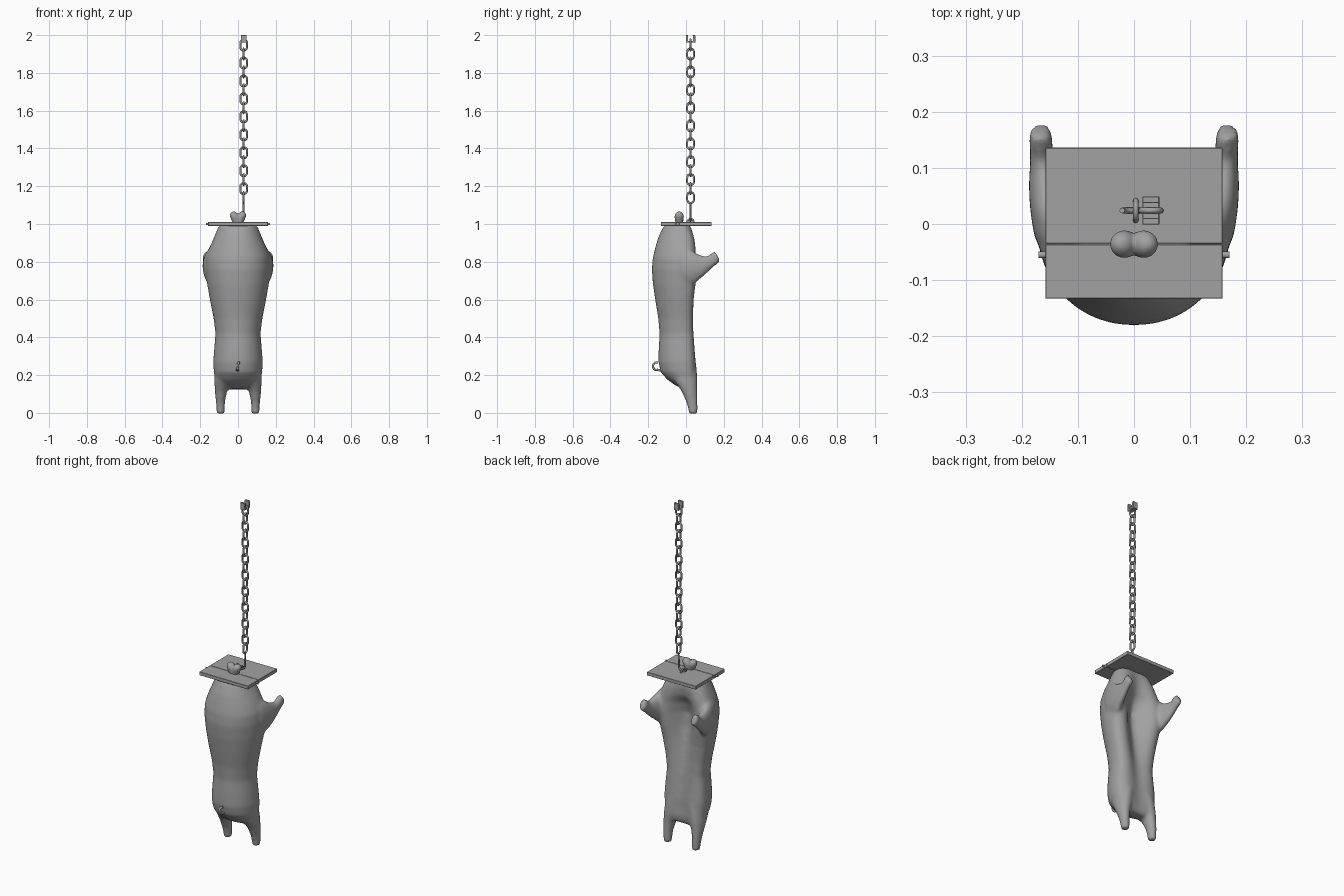
import bpy, bmesh, math
from mathutils import Vector

if "Cube" in bpy.data.objects:
    bpy.data.objects.remove(bpy.data.objects["Cube"])

grey = bpy.data.materials.new("dark_grey")
grey.diffuse_color = (.36, .36, .36, 1)
grey.use_nodes = True
grey.node_tree.nodes["Principled BSDF"].inputs["Base Color"].default_value = grey.diffuse_color

def finish(name, bm, smooth=True):
    bmesh.ops.recalc_face_normals(bm, faces=bm.faces)
    me = bpy.data.meshes.new(name)
    bm.to_mesh(me)
    bm.free()
    for p in me.polygons:
        p.use_smooth = smooth
    me.materials.append(grey)
    ob = bpy.data.objects.new(name, me)
    bpy.context.collection.objects.link(ob)
    return ob

def fuse(ob, voxel, rounds):
    r = ob.modifiers.new("fuse", 'REMESH')
    r.mode, r.voxel_size, r.use_smooth_shade = 'VOXEL', voxel, True
    s = ob.modifiers.new("soften", 'SMOOTH')
    s.factor, s.iterations = .5, rounds

def loft(bm, rings):
    vs = [[bm.verts.new(c) for c in r] for r in rings]
    n = len(vs[0])
    for a, b in zip(vs, vs[1:]):
        for i in range(n):
            bm.faces.new((a[i], a[(i + 1) % n], b[(i + 1) % n], b[i]))
    bm.faces.new(vs[0])
    bm.faces.new(vs[-1])

def circle(c, rx, ry, axis=Vector((0, 0, 1)), n=20):
    q = Vector(axis).to_track_quat('Z', 'Y')
    return [Vector(c) + q @ Vector((rx * math.cos(2 * math.pi * i / n),
            ry * math.sin(2 * math.pi * i / n), 0)) for i in range(n)]

def wire(name, pts, r, closed=False, res=2):
    cu = bpy.data.curves.new(name, 'CURVE')
    cu.dimensions = '3D'
    cu.bevel_depth, cu.bevel_resolution, cu.use_fill_caps = r, res, True
    sp = cu.splines.new('POLY')
    sp.points.add(len(pts) - 1)
    for p, c in zip(sp.points, pts):
        p.co = (*c, 1)
    sp.use_cyclic_u = closed
    sp.use_smooth = True
    cu.materials.append(grey)
    ob = bpy.data.objects.new(name, cu)
    bpy.context.collection.objects.link(ob)
    return ob

def box(name, lo, hi, bevel=0.002):
    bm = bmesh.new()
    bmesh.ops.create_cube(bm, size=1)
    for v in bm.verts:
        v.co = [l + (h - l) * (c + .5) for l, h, c in zip(lo, hi, v.co)]
    bmesh.ops.bevel(bm, geom=bm.edges[:], offset=bevel, segments=1, affect='EDGES')
    return finish(name, bm, False)

# carcass torso: z, half width, back y, belly y, depth of belly groove
rows = [(.125, .06, -.01, .04, .005), (.145, .1, -.055, .055, .01), (.175, .122, -.098, .063, .015),
        (.215, .128, -.134, .064, .02), (.27, .131, -.146, .064, .022), (.33, .127, -.145, .06, .025),
        (.42, .119, -.14, .054, .03), (.5, .129, -.147, .055, .045), (.6, .149, -.163, .063, .07),
        (.68, .163, -.175, .078, .1), (.76, .172, -.181, .085, .11), (.82, .17, -.176, .079, .085),
        (.87, .153, -.164, .07, .045), (.92, .131, -.15, .06, .028), (.96, .114, -.133, .045, .02),
        (.985, .105, -.12, .034, .01), (.995, .09, -.105, .02, .005)]
bm = bmesh.new()
rings = []
for z, w, yb, yf, d in rows:
    ring = []
    yc = yb + .64 * (yf - yb)
    for i in range(48):
        a = 2 * math.pi * i / 48
        c, s = math.cos(a), math.sin(a)
        if s > 0:
            x, y = w * math.copysign(abs(c) ** .9, c), yc + (yf - yc) * s ** .72
            y -= d * math.exp(-(x / (.45 * w)) ** 2)
        else:
            x, y = w * math.copysign(abs(c) ** .95, c), yc + (yc - yb) * s
        ring.append((x, y, z))
    rings.append(ring)
loft(bm, rings)

# limbs, mirrored and fused with the torso
for m in (-1, 1):
    loft(bm, [circle((m * x, y, z), rx, ry) for x, y, z, rx, ry in
              [(.066, -.01, .26, .05, .065), (.08, 0, .17, .046, .062), (.09, .018, .115, .033, .043),
               (.093, .031, .06, .025, .031), (.092, .037, .02, .0225, .026), (.092, .038, -.006, .022, .024)]])
    arm = [(.112, -.075, .77, .04, .08), (.132, -.02, .775, .047, .105), (.147, .03, .775, .039, .095),
           (.157, .07, .78, .031, .066), (.162, .105, .788, .024, .045), (.165, .13, .8, .021, .034),
           (.166, .15, .817, .022, .034), (.166, .168, .829, .021, .032)]
    rs = []
    for i, (x, y, z, rx, rz) in enumerate(arm):
        t = i / 7 * .5
        rs.append(circle((m * x, y, z), rx, rz, (0, math.cos(t), math.sin(t))))
    loft(bm, rs)
fuse(finish("carcass", bm), .008, 14)

# curly tail
tail = [(0, -.125, .225), (0, -.142, .225)]
for i in range(12):
    a = -1.2 - i * .36
    tail.append((.012 * i / 12 - .006, -.158 + .017 * math.cos(a), .247 + .02 * math.sin(a)))
wire("tail", tail, .006)

# board of two planks with a pin at each end
box("plank_front", (-.158, -.133, .99), (.158, -.0365, 1.01), .001)
box("plank_back", (-.158, -.035, .99), (.158, .136, 1.01), .001)
for m in (-1, 1):
    wire("end_pin", [(m * .15, -.055, 1), (m * .17, -.055, 1)], .006)

# forked bone knob above the board
bm = bmesh.new()
for m in (-1, 1):
    loft(bm, [circle((m * x, -.036, z), rr, rr) for x, z, rr in
              [(.004, .985, .014), (.007, 1.005, .02), (.013, 1.025, .0235), (.018, 1.04, .025),
               (.021, 1.052, .022), (.022, 1.062, .014), (.023, 1.067, .004)]])
fuse(finish("bone_knob", bm), .004, 8)

# staple and hook
cx, cy = .03, .024
wire("staple", [(.003, cy + .018 * math.cos(a), 1.005 + .022 * math.sin(a))
                for a in [math.pi * i / 10 for i in range(11)]], .005)
hook = [(cx, cy, 1.115), (cx, cy, 1.08), (cx - .002, cy, 1.05)]
hook += [(.004 + .025 * math.cos(a), cy, 1.036 + .023 * math.sin(a))
         for a in [-math.pi * i / 10 for i in range(11)]]
wire("hook", hook, .005)

# chain of alternating links
for k in range(18):
    z = 1.14 + .0475 * k
    pts = []
    for i in range(20):
        a = 2 * math.pi * i / 20
        u = .018 * math.cos(a)
        v = .019 * math.sin(a) + math.copysign(.010, math.sin(a + .01))
        pts.append((cx, cy + u, z + v) if k % 2 == 0 else (cx + u, cy, z + v))
    wire("chain_link", pts, .0053, True)

# U-shaped clamp at the top
for m in (-1, 1):
    y = cy + m * .019
    box("clamp_prong", (cx - .015, y - .006, 1.96), (cx + .015, y + .006, 2.0), .001)
box("clamp_base", (cx - .015, cy - .019, 1.96), (cx + .015, cy + .019, 1.97), .001)
